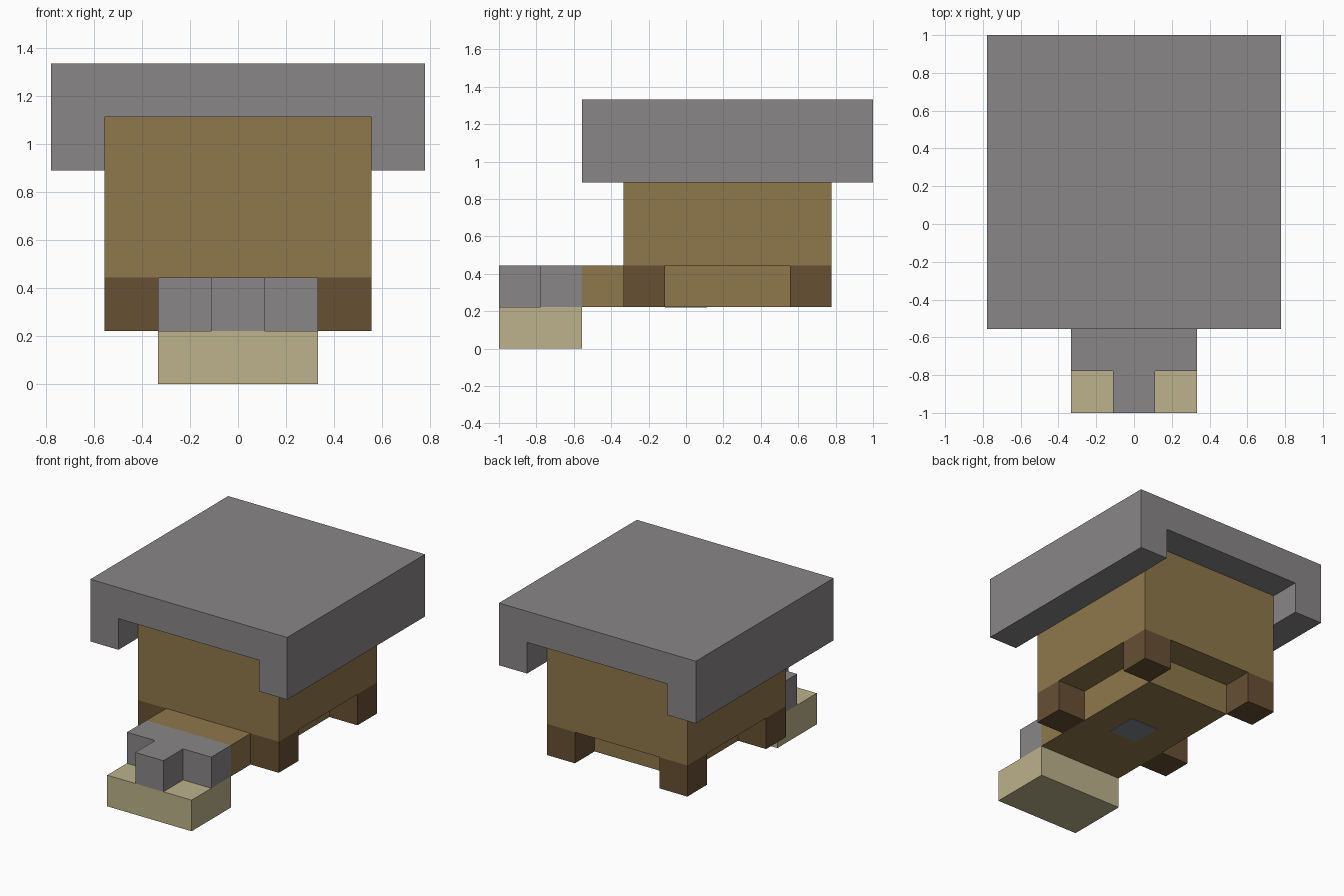
import bpy
import bmesh

U = 2 / 9  # block size

cube = bpy.data.objects.get("Cube")
if cube:
    bpy.data.objects.remove(cube, do_unlink=True)


def material(name, r, g, b):
    m = bpy.data.materials.new(name)
    m.use_nodes = True
    m.diffuse_color = (r, g, b, 1)
    m.node_tree.nodes["Principled BSDF"].inputs["Base Color"].default_value = (r, g, b, 1)
    return m


stone = material("stone grey", 0.25, 0.238, 0.238)
planks = material("plank brown", 0.275, 0.184, 0.07)
timber = material("dark timber", 0.136, 0.08, 0.034)
sand = material("sand beige", 0.503, 0.445, 0.258)
slate = material("blue grey", 0.22, 0.25, 0.28)


def prism(name, profile, axis, lo, hi, mat):
    """Extrude a 2D profile along y (profile x,z) or z (profile x,y), in blocks."""
    bm = bmesh.new()
    place = (lambda a, b: (a, lo, b)) if axis == "y" else (lambda a, b: (a, b, lo))
    verts = [bm.verts.new(place(a, b)) for a, b in profile]
    face = bm.faces.new(verts)
    out = bmesh.ops.extrude_face_region(bm, geom=[face])["geom"]
    shift = (0, hi - lo, 0) if axis == "y" else (0, 0, hi - lo)
    bmesh.ops.translate(bm, vec=shift, verts=[g for g in out if isinstance(g, bmesh.types.BMVert)])
    bmesh.ops.scale(bm, vec=(U, U, U), verts=bm.verts)
    bmesh.ops.recalc_face_normals(bm, faces=bm.faces)
    mesh = bpy.data.meshes.new(name)
    bm.to_mesh(mesh)
    bm.free()
    mesh.materials.append(mat)
    obj = bpy.data.objects.new(name, mesh)
    bpy.context.scene.collection.objects.link(obj)
    return obj


def box(name, x0, x1, y0, y1, z0, z1, mat):
    return prism(name, [(x0, y0), (x1, y0), (x1, y1), (x0, y1)], "z", z0, z1, mat)


def mirrored(half):
    """Complete a symmetric outline from its +x half."""
    return half + [(-a, b) for a, b in reversed(half)]


# Roof slab with skirts along both sides, open at front and back
prism("roof", mirrored([(2.5, 5), (2.5, 4), (3.5, 4), (3.5, 6)]), "y", -2.5, 4.5, stone)

# Walls, and the floor that runs forward as a porch
box("walls", -2.5, 2.5, -1.5, 3.5, 2, 5, planks)
box("floor", -1.5, 1.5, -2.5, 2.5, 1, 2, planks)
box("floor_hatch", -0.5, 0.5, -0.5, 0.5, 0.985, 1, slate)

# Corner posts
for side, x in (("right", -2.5), ("left", 1.5)):
    for end, y in (("front", -1.5), ("back", 2.5)):
        box(f"{end}_{side}_post", x, x + 1, y, y + 1, 1, 2, timber)

# T-shaped step on a low pad
prism("stone_step", mirrored([(0.5, -4.5), (0.5, -3.5), (1.5, -3.5), (1.5, -2.5)]),
      "z", 1, 2, stone)
box("sand_pad", -1.5, 1.5, -4.5, -2.5, 0, 1, sand)
